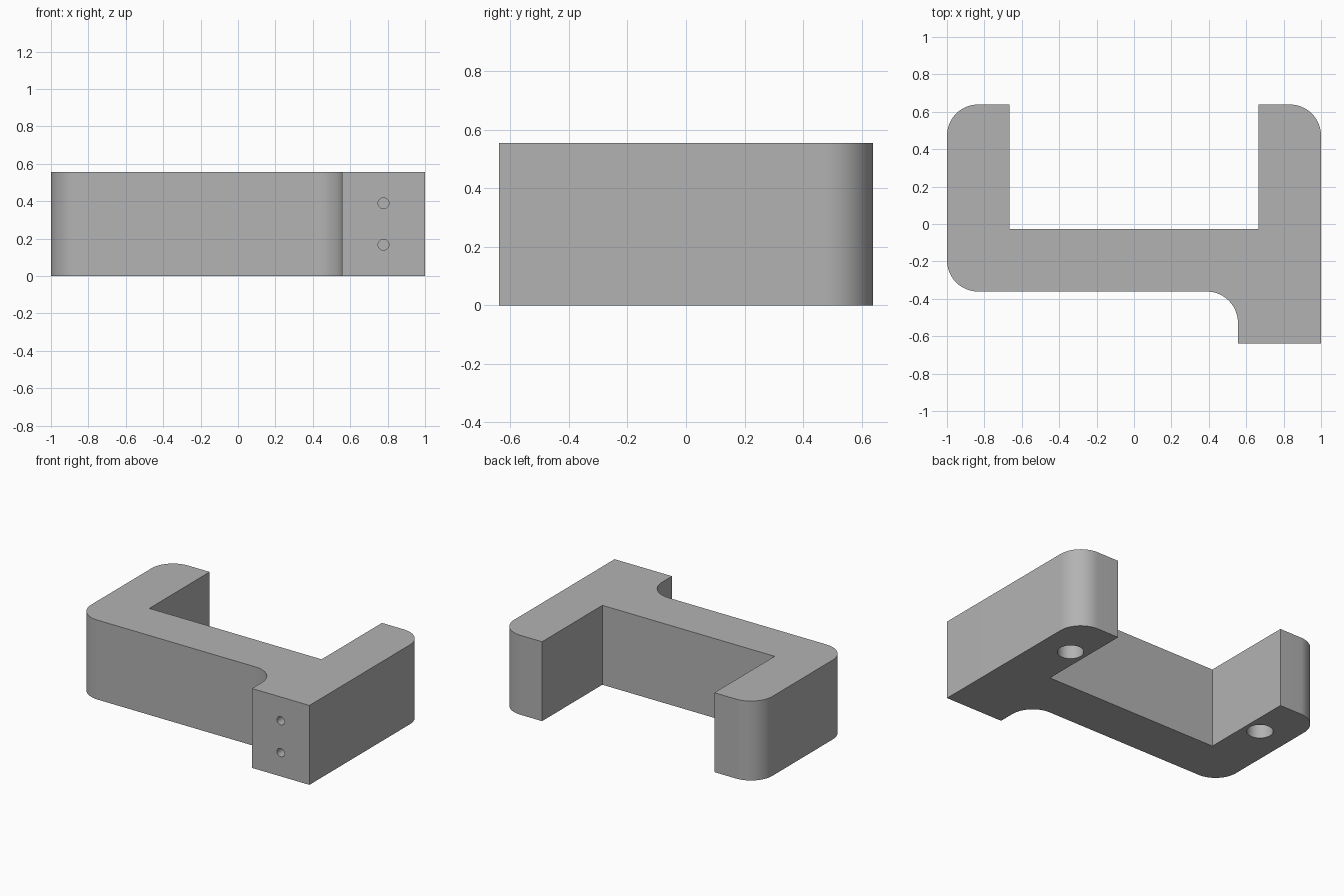
import bpy, bmesh
from math import cos, sin, radians
from mathutils import Vector, Matrix

cube = bpy.data.objects.get("Cube")
if cube:
    bpy.data.objects.remove(cube, do_unlink=True)

U = 1 / 9            # design unit: the body is 18 x 11.5 x 5 units
HEIGHT = 5 * U
BACK = 5.75 * U      # half depth
R = 1.5 * U          # corner radius
STEPS = 16

grey = bpy.data.materials.new("plain grey")
grey.use_nodes = True
colour = (0.45, 0.45, 0.45, 1)
grey.diffuse_color = colour
grey.node_tree.nodes["Principled BSDF"].inputs["Base Color"].default_value = colour


def arc(cx, cy, start, end):
    """Points of a rounded corner, angles in degrees."""
    angles = [radians(start + (end - start) * i / STEPS) for i in range(STEPS + 1)]
    return [(cx + R * cos(a), cy + R * sin(a)) for a in angles]


# Outline of the bracket, counter-clockwise from the tab
beam_front, beam_back = BACK - 9 * U, BACK - 6 * U
inner, tab = 6 * U, 5 * U
outline = [(tab, -BACK), (1, -BACK)]
outline += arc(1 - R, BACK - R, 0, 90)
outline += [(inner, BACK), (inner, beam_back), (-inner, beam_back), (-inner, BACK)]
outline += arc(R - 1, BACK - R, 90, 180)
outline += arc(R - 1, beam_front + R, 180, 270)
outline += arc(tab - R, beam_front - R, 90, 0)

# Extrude the outline upward
bm = bmesh.new()
base = bm.faces.new([bm.verts.new((x, y, 0)) for x, y in outline])
top = bmesh.ops.extrude_face_region(bm, geom=[base])["geom"]
bmesh.ops.translate(bm, vec=(0, 0, HEIGHT),
                    verts=[v for v in top if isinstance(v, bmesh.types.BMVert)])
bmesh.ops.recalc_face_normals(bm, faces=bm.faces)
mesh = bpy.data.meshes.new("bracket_body")
bm.to_mesh(mesh)
bm.free()
mesh.materials.append(grey)
body = bpy.data.objects.new("bracket_body", mesh)
bpy.context.collection.objects.link(body)

# One cutter mesh holding all blind holes
cut = bmesh.new()


def drill(mouth, direction, radius, depth):
    """Cylinder from just outside the mouth to the given depth."""
    d = Vector(direction)
    lip = 0.02
    centre = Vector(mouth) + d * (depth - lip) / 2
    turn = d.to_track_quat('Z', 'Y').to_matrix().to_4x4()
    bmesh.ops.create_cone(cut, cap_ends=True, segments=48, radius1=radius,
                          radius2=radius, depth=depth + lip,
                          matrix=Matrix.Translation(centre) @ turn)


for side in (-1, 1):     # wide holes under the two arms
    drill((side * 7 * U, BACK - 3 * U, 0), (0, 0, 1), 0.75 * U, 3.5 * U)
for z in (1.5, 3.5):     # screw holes in the front of the tab
    drill((7 * U, -BACK, z * U), (0, 1, 0), 0.26 * U, 3 * U)

cut_mesh = bpy.data.meshes.new("hole_cutter")
cut.to_mesh(cut_mesh)
cut.free()
cutter = bpy.data.objects.new("hole_cutter", cut_mesh)
cutter.hide_render = True
bpy.context.collection.objects.link(cutter)

mod = body.modifiers.new("holes", 'BOOLEAN')
mod.object = cutter
mod.operation = 'DIFFERENCE'
mod.solver = 'EXACT'

# Apply the holes, drop the cutter, smooth the round walls
bpy.ops.object.select_all(action='DESELECT')
body.select_set(True)
bpy.context.view_layer.objects.active = body
bpy.ops.object.modifier_apply(modifier=mod.name)
bpy.data.objects.remove(cutter, do_unlink=True)
bpy.ops.object.shade_smooth_by_angle(angle=radians(30))
